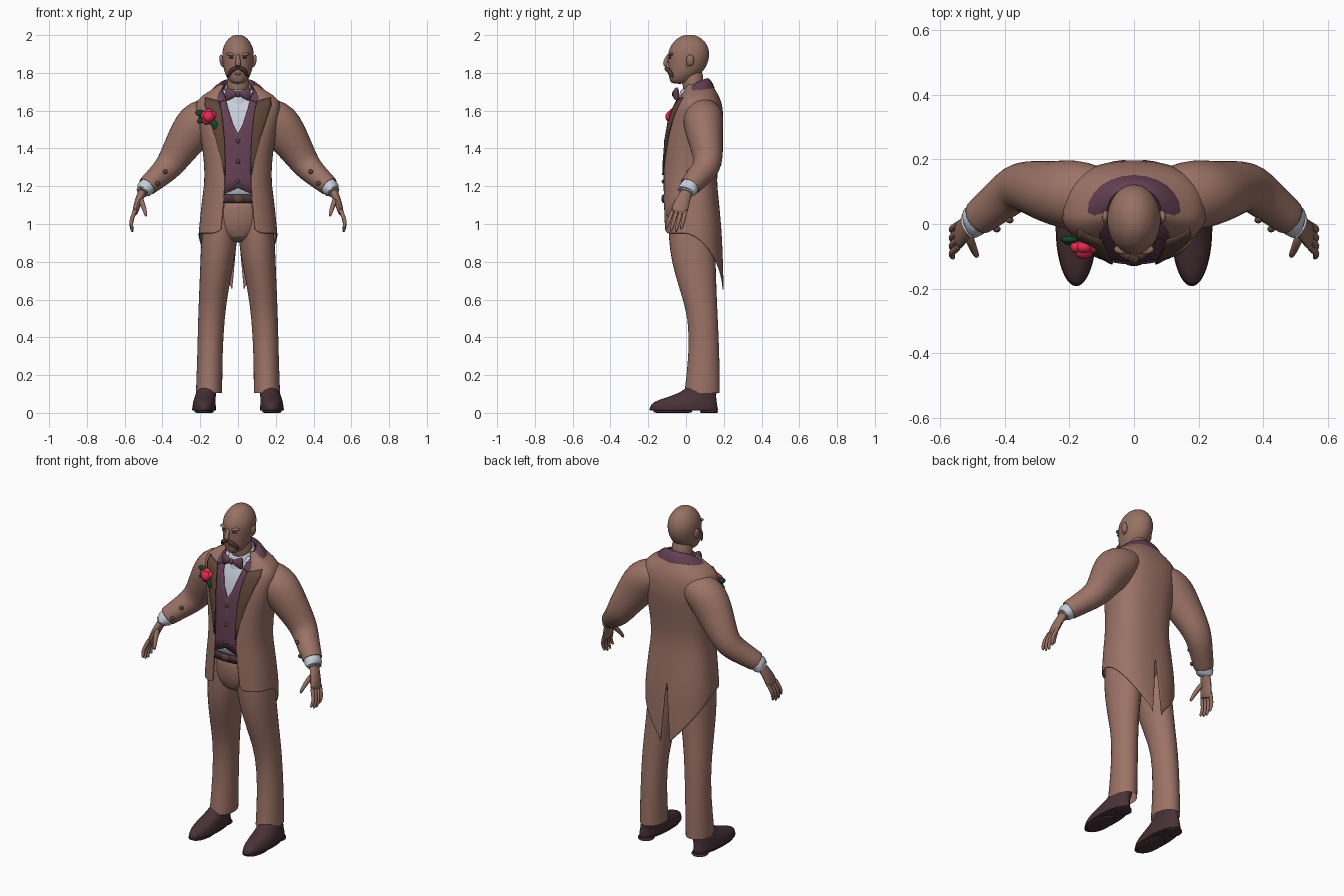
import bpy, bmesh, math
from mathutils import Vector, Matrix

COLOURS = {
    "suit": (0.33, 0.17, 0.133), "skin": (0.31, 0.165, 0.125), "plum": (0.125, 0.05, 0.085),
    "brown": (0.115, 0.06, 0.04), "white": (0.58, 0.61, 0.70), "rose": (0.75, 0.025, 0.08),
    "leaf": (0.006, 0.06, 0.022), "leather": (0.065, 0.031, 0.038), "hair": (0.075, 0.035, 0.026)}
MATS = {}
for key, col in COLOURS.items():
    MATS[key] = bpy.data.materials.new(key)
    MATS[key].diffuse_color = (*col, 1)


def finish(name, bm, mat, mirror=False, sub=0, thick=0):
    bmesh.ops.recalc_face_normals(bm, faces=bm.faces[:])
    me = bpy.data.meshes.new(name)
    bm.to_mesh(me)
    bm.free()
    ob = bpy.data.objects.new(name, me)
    bpy.context.collection.objects.link(ob)
    me.materials.append(MATS[mat])
    if mirror:
        ob.modifiers.new("mirror", 'MIRROR').merge_threshold = 0.0005
    if thick:
        m = ob.modifiers.new("thickness", 'SOLIDIFY')
        m.thickness, m.offset = thick, 0
    if sub:
        ob.modifiers.new("smooth", 'SUBSURF').levels = sub
        ob.modifiers["smooth"].render_levels = sub
    bpy.context.view_layer.objects.active = ob
    ob.select_set(True)
    bpy.ops.object.shade_smooth_by_angle(angle=math.radians(45))
    ob.select_set(False)
    return ob


def skin_rows(rows, closed, cap):
    bm = bmesh.new()
    vs = [[bm.verts.new(p) for p in r] for r in rows]
    n = len(rows[0])
    for a, b in zip(vs, vs[1:]):
        for i in range(n if closed else n - 1):
            j = (i + 1) % n
            bm.faces.new((a[i], a[j], b[j], b[i]))
    if cap:
        bm.faces.new(vs[0])
        bm.faces.new(vs[-1])
    return bm


def loft(name, rings, mat, mirror=False, cap=True, n=16, sub=1, tilt=0, thick=0):
    """Stack of horizontal ellipses: (x, y, z, rx, ry)."""
    rows = []
    for x, y, z, a, b in rings:
        ang = [2 * math.pi * i / n for i in range(n)]
        rows.append([(x + a * math.cos(t), y + b * math.sin(t), z + tilt * b * math.sin(t)) for t in ang])
    return finish(name, skin_rows(rows, True, cap), mat, mirror, sub, thick)


def tube(name, pts, mat, mirror=True, cap=True, n=12, sub=1, thick=0):
    """Swept ellipse: (x, y, z, depth radius, other radius)."""
    P = [Vector(p[:3]) for p in pts]
    rows = []
    for i, p in enumerate(pts):
        t = (P[min(i + 1, len(P) - 1)] - P[max(i - 1, 0)]).normalized()
        s = Vector((0, 1, 0))
        s = (s - t * s.dot(t)).normalized()
        u = t.cross(s)
        rows.append([P[i] + s * p[3] * math.cos(k) + u * p[4] * math.sin(k)
                     for k in (2 * math.pi * j / n for j in range(n))])
    return finish(name, skin_rows(rows, True, cap), mat, mirror, sub, thick)


def blob(name, c, r, mat, mirror=False, tilt=0, seg=16):
    bm = bmesh.new()
    bmesh.ops.create_uvsphere(bm, u_segments=seg, v_segments=seg // 2 + 2, radius=1)
    bm.transform(Matrix.Translation(c) @ Matrix.Rotation(tilt, 4, 'Y') @ Matrix.Diagonal((*r, 1)))
    return finish(name, bm, mat, mirror)


# Torso profile: z, half width, front y, back y, half opening
TORSO = [(0.60, .200, -.115, .198, .095), (0.95, .205, -.118, .187, .09), (1.10, .190, -.122, .172, .075),
         (1.22, .174, -.124, .160, .068), (1.32, .174, -.121, .163, .068), (1.45, .192, -.110, .185, .074),
         (1.55, .210, -.092, .196, .085), (1.62, .225, -.066, .190, .10), (1.66, .208, -.045, .178, .11),
         (1.69, .168, -.025, .163, .10), (1.715, .122, -.01, .148, .085), (1.74, .085, .0, .13, .07)]
POW = 2.4


def torso(z):
    z = max(TORSO[0][0], min(z, TORSO[-1][0]))
    for a, b in zip(TORSO, TORSO[1:]):
        if z <= b[0]:
            k = (z - a[0]) / (b[0] - a[0])
            return [p + (q - p) * k for p, q in zip(a, b)][1:]


def front_y(x, z):
    rx, yf, yb, _ = torso(z)
    cy = .035 if yf < 0 else .06
    return cy - (cy - yf) * max(0, 1 - min(1, abs(x) / rx) ** POW) ** (1 / POW)


def panel(name, rows, off, mat, thick=.006, cols=7):
    """Cloth lying on the chest; each row runs (x0, z0) to (x1, z1)."""
    grid = []
    for x0, z0, x1, z1 in rows:
        line = []
        for i in range(cols):
            k = i / (cols - 1)
            x, z = x0 + (x1 - x0) * k, z0 + (z1 - z0) * k
            line.append((x, front_y(x, z) - off, z))
        grid.append(line)
    return finish(name, skin_rows(grid, False, False), mat, True, 0, thick)


# Tailcoat: half shell swept from the front edge to the back vent
def coat_point(k, z):
    rx, yf, yb, w = torso(z)
    t0 = math.asin(min(1, w / rx) ** (POW / 2))
    t = t0 + (math.pi - t0) * k
    s, c = math.sin(t), math.cos(t)
    x = rx * max(0, s) ** (2 / POW) if k < 1 else 0
    half = (.035 - yf) if c > 0 else (yb - .035)
    y = .035 - math.copysign(abs(c) ** (2 / POW), c) * half
    return (max(x, .032 * (.97 - z) / .33), y, z)


COLS = 24
coat = []
for h in (0, .08, .35, .7):
    row = []
    for i in range(COLS + 1):
        k = i / COLS
        s = max(0, (k - .38) / .62)
        hem = .95 - .31 * s ** 1.3 + (.02 * (1 - k / .06) if k < .06 else 0)
        row.append(coat_point(k, hem + (1.03 - hem) * h))
    coat.append(row)
for z in [1.03, 1.10, 1.16] + [r[0] for r in TORSO[3:]]:
    coat.append([coat_point(i / COLS, z) for i in range(COLS + 1)])
finish("tailcoat", skin_rows(coat, False, False), "suit", True, 1, .008)

# Shirt front, waistcoat, lapels and belt
panel("shirt_front", [(0, z, .085, z) for z in (1.13, 1.2, 1.3, 1.4, 1.48, 1.56, 1.62, 1.67, 1.71)], -.016, "white")
panel("waistcoat", [(0, 1.19, .115, 1.14), (0, 1.24, .115, 1.22), (0, 1.35, .115, 1.35), (0, 1.48, .115, 1.45),
                    (.03, 1.54, .125, 1.52), (.055, 1.62, .14, 1.61), (.07, 1.69, .125, 1.68)], -.007, "plum")
panel("lapel", [(.066, 1.26, .072, 1.26), (.067, 1.33, .09, 1.35), (.072, 1.45, .122, 1.47), (.08, 1.54, .152, 1.56),
                (.09, 1.61, .176, 1.63), (.10, 1.65, .172, 1.67)], .007, "brown")
panel("belt", [(0, 1.112, .11, 1.112), (0, 1.155, .11, 1.155)], -.004, "leather", .012)
blob("buckle", (0, -.122, 1.134), (.026, .008, .02), "brown")
for z in (1.44, 1.33, 1.225):
    blob("waistcoat_button", (0, front_y(0, z) + .003, z), (.011, .008, .011), "brown")

# Plum coat collar draped round the neck
collar = []
for (ix, iy, iz), (ox, oy, oz) in [((.062, -.045, 1.655), (.105, -.055, 1.625)), ((.078, -.012, 1.70), (.168, -.012, 1.672)),
                                   ((.084, .035, 1.742), (.163, .04, 1.692)), ((.074, .075, 1.765), (.132, .10, 1.705)),
                                   ((.045, .105, 1.775), (.078, .140, 1.715)), ((0, .115, 1.778), (0, .155, 1.718))]:
    collar.append([(ix * .93, iy, iz - .03), (ix, iy, iz), (.5 * (ix + ox), .5 * (iy + oy), .5 * (iz + oz) + .012),
                   (ox, oy, oz), (ox * .98, oy, oz - .015)])
finish("coat_collar", skin_rows(collar, False, False), "plum", True, 1, .008)

# Shirt collar and bow tie
loft("shirt_collar", [(0, .035, 1.66, .085, .085), (0, .035, 1.70, .078, .076), (0, .035, 1.735, .068, .068),
                      (0, .035, 1.742, .060, .060), (0, .035, 1.70, .056, .056)], "white", cap=False, tilt=.45)
tube("bow_wing", [(.004, -.056, 1.688, .01, .010), (.02, -.06, 1.688, .013, .017), (.045, -.056, 1.688, .015, .034),
                  (.06, -.047, 1.688, .014, .037), (.064, -.045, 1.688, .010, .034)], "plum")
blob("bow_knot", (0, -.062, 1.688), (.014, .013, .017), "plum")

# Trousers and shoes
loft("trouser_leg", [(.153, .085, .105, .071, .096), (.153, .086, .12, .071, .095), (.149, .096, .30, .068, .083),
                     (.142, .092, .50, .071, .078), (.128, .064, .65, .079, .099), (.110, .040, .80, .091, .120),
                     (.098, .030, .92, .099, .124), (.09, .030, 1.04, .09, .128), (.085, .030, 1.16, .08, .128)],
     "suit", True, cap=False)
loft("hips", [(0, .03, .90, .06, .06), (0, .03, .925, .12, .115), (0, .03, 1.0, .17, .14), (0, .03, 1.08, .165, .143),
              (0, .03, 1.16, .15, .14)], "suit", n=20)
loft("shoe", [(.179, -.012, .012, .060, .178), (.179, -.012, .02, .063, .182), (.179, -.012, .045, .062, .18),
              (.177, .005, .068, .059, .158), (.172, .045, .092, .055, .116), (.165, .078, .12, .052, .086),
              (.16, .085, .15, .05, .078)], "leather", True, n=20)
loft("sole", [(.179, -.012, .012, .061, .178), (.179, -.012, .013, .065, .184), (.179, -.012, .024, .065, .184),
              (.179, -.012, .025, .061, .178)], "leather", True, n=20)
loft("heel", [(.179, .122, 0, .040, .042), (.179, .122, .001, .048, .05), (.179, .122, .02, .048, .05)], "leather", True)
loft("front_sole", [(.179, -.07, 0, .040, .09), (.179, -.07, .001, .052, .105), (.179, -.07, .02, .058, .115)], "leather", True)

# Sleeves, cuffs and sleeve buttons
tube("sleeve", [(.10, .085, 1.60, .085, .07), (.16, .09, 1.575, .105, .10), (.215, .092, 1.535, .106, .116),
                (.262, .10, 1.465, .094, .106), (.308, .112, 1.395, .084, .090), (.352, .118, 1.325, .074, .077),
                (.385, .098, 1.285, .069, .068), (.43, .06, 1.245, .062, .059), (.478, .022, 1.203, .055, .052),
                (.482, .019, 1.199, .053, .050)], "suit", cap=False, n=16, thick=.006)
tube("cuff", [(.45, .044, 1.228, .046, .043), (.485, .016, 1.195, .051, .048), (.508, .0, 1.168, .051, .048),
              (.511, -.002, 1.165, .048, .045), (.505, .002, 1.172, .040, .030)], "white", n=16)
for c in ((.385, .012, 1.277), (.425, -.016, 1.215)):
    blob("sleeve_button", c, (.012, .01, .012), "brown", True)

# Hands
tube("palm", [(.495, .012, 1.19, .032, .024), (.513, -.004, 1.155, .033, .023), (.53, -.02, 1.115, .042, .020),
              (.541, -.034, 1.075, .046, .018), (.546, -.042, 1.052, .042, .014)], "skin")
for i, (tip, dz) in enumerate([(-.103, 0), (-.078, -.015), (-.052, -.018), (-.024, -.005)]):
    y = -.074 + i * .024
    tube("finger", [(.540, y + .006, 1.085, .011, .012), (.557, y - .008, 1.04, .012, .012),
                    (.567, .6 * tip + .4 * y, 1.015 + dz * .5, .011, .011), (.562, tip, .985 + dz, .009, .009),
                    (.558, tip - .002, .975 + dz, .005, .005)], "skin", n=8)
tube("thumb", [(.518, -.025, 1.14, .018, .016), (.505, -.058, 1.105, .016, .015), (.495, -.083, 1.075, .012, .012),
               (.488, -.097, 1.05, .010, .010), (.486, -.101, 1.04, .005, .005)], "skin", n=8)

# Head
loft("neck", [(0, .04, 1.66, .062, .058), (0, .037, 1.74, .058, .055), (0, .035, 1.83, .06, .06)], "skin")
loft("head", [(0, .018, 2.002, .012, .015), (0, .018, 1.995, .036, .046), (0, .018, 1.97, .063, .082),
              (0, .016, 1.93, .082, .106), (0, .014, 1.895, .085, .111), (0, .012, 1.865, .083, .108),
              (0, .006, 1.83, .078, .101), (0, -.006, 1.80, .071, .088), (0, -.022, 1.77, .057, .068),
              (0, -.034, 1.748, .038, .046), (0, -.034, 1.742, .02, .024)], "skin", n=24)
tube("nose", [(0, -.088, 1.90, .010, .010), (0, -.098, 1.88, .012, .011), (0, -.110, 1.855, .014, .015),
              (0, -.110, 1.842, .012, .017), (0, -.098, 1.836, .008, .012)], "skin", mirror=False)
blob("chin", (0, -.068, 1.765), (.026, .018, .018), "skin")
blob("brow_ridge", (.034, -.078, 1.897), (.028, .016, .009), "skin", True, math.radians(-8))
blob("eye", (.033, -.084, 1.881), (.015, .009, .005), "hair", True)
blob("ear", (.087, .022, 1.866), (.011, .021, .031), "skin", True, math.radians(8))
blob("ear_lobe", (.081, .012, 1.842), (.008, .011, .012), "skin", True)
tube("moustache", [(0, -.104, 1.826, .011, .010), (.02, -.102, 1.824, .015, .013), (.037, -.090, 1.810, .014, .013),
                   (.049, -.076, 1.790, .011, .009), (.055, -.069, 1.775, .004, .004)], "hair", n=10)
blob("lower_lip", (0, -.088, 1.795), (.02, .008, .006), "skin")

# Rose buttonhole
blob("rose_heart", (-.155, -.083, 1.568), (.030, .026, .030), "rose")
for i in range(5):
    a = i * math.tau / 5 + .3
    blob("rose_petal", (-.155 + .019 * math.cos(a), -.072, 1.567 + .019 * math.sin(a)), (.025, .02, .025), "rose")
for c, r, tilt in [((-.198, -.048, 1.585), (.032, .012, .018), .3), ((-.192, -.055, 1.552), (.030, .012, .016), -.5),
                   ((-.122, -.088, 1.525), (.036, .009, .017), .95)]:
    blob("rose_leaf", c, r, "leaf", tilt=tilt, seg=10)
